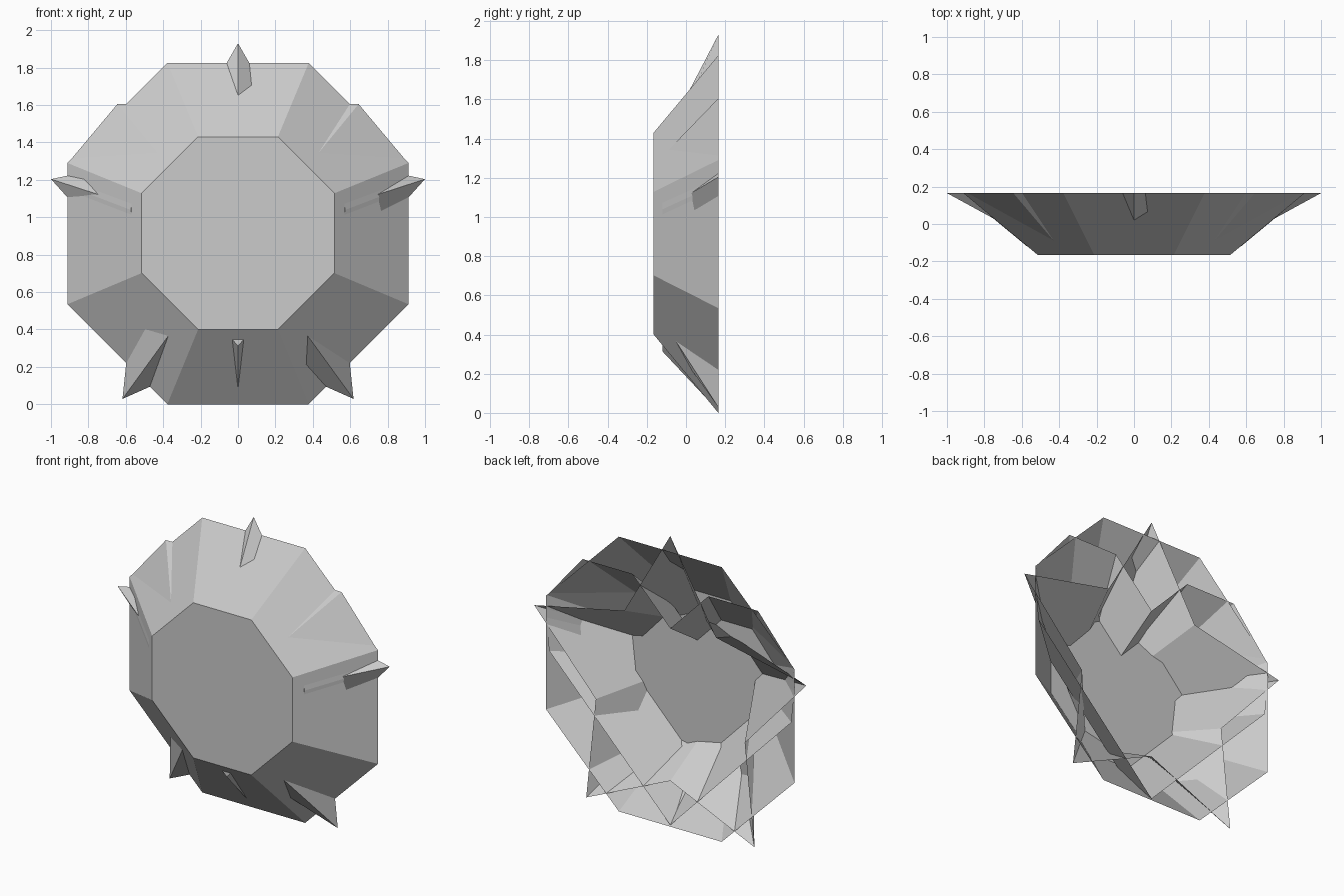
import bpy, math

if "Cube" in bpy.data.objects:
    bpy.data.objects.remove(bpy.data.objects["Cube"])

BACK = 0.165


def shell(name, rim, cap, front):
    """Open-backed tapered shell: back outline, smaller front outline, flat front."""
    n = len(rim)
    verts = [(x, BACK, z) for x, z in rim] + [(x, front, z) for x, z in cap]
    faces = [(i, (i + 1) % n, n + (i + 1) % n, n + i) for i in range(n)]
    faces.append(tuple(range(n, 2 * n)))
    mesh = bpy.data.meshes.new(name)
    mesh.from_pydata(verts, [], faces)
    mesh.update()
    obj = bpy.data.objects.new(name, mesh)
    bpy.context.collection.objects.link(obj)
    return obj


def ring(radii, count, cz, offset=0.0):
    """Clockwise outline from the top, cycling through the given radii."""
    pts = []
    for i in range(count):
        a = 2 * math.pi * i / count + offset
        r = radii[i % len(radii)]
        pts.append((r * math.sin(a), cz + r * math.cos(a)))
    return pts


# Octagonal shell
k = 1 / math.cos(math.pi / 8)
shell("octagon_shell",
      ring([0.9125 * k], 8, 0.9125, math.pi / 8),
      ring([0.515 * k], 8, 0.915, math.pi / 8), -0.165)

# Five-pointed star shell, its points come through the octagon
shell("star_shell",
      ring([1.051, 0.575], 10, 0.879),
      ring([0.43, 0.40], 10, 0.879), -0.158)

# Heart shell, half outline mirrored
half = [(0.28, 1.605), (0.645, 1.605), (0.905, 1.295),
        (0.915, 1.17), (0.89, 0.93)]
heart = [(0, 1.316)] + half + [(0, 0.01)] + [(-x, z) for x, z in reversed(half)]
s, cz = 0.625, 0.82
shell("heart_shell", heart,
      [(x * s, cz + (z - cz) * s) for x, z in heart], -0.12)
